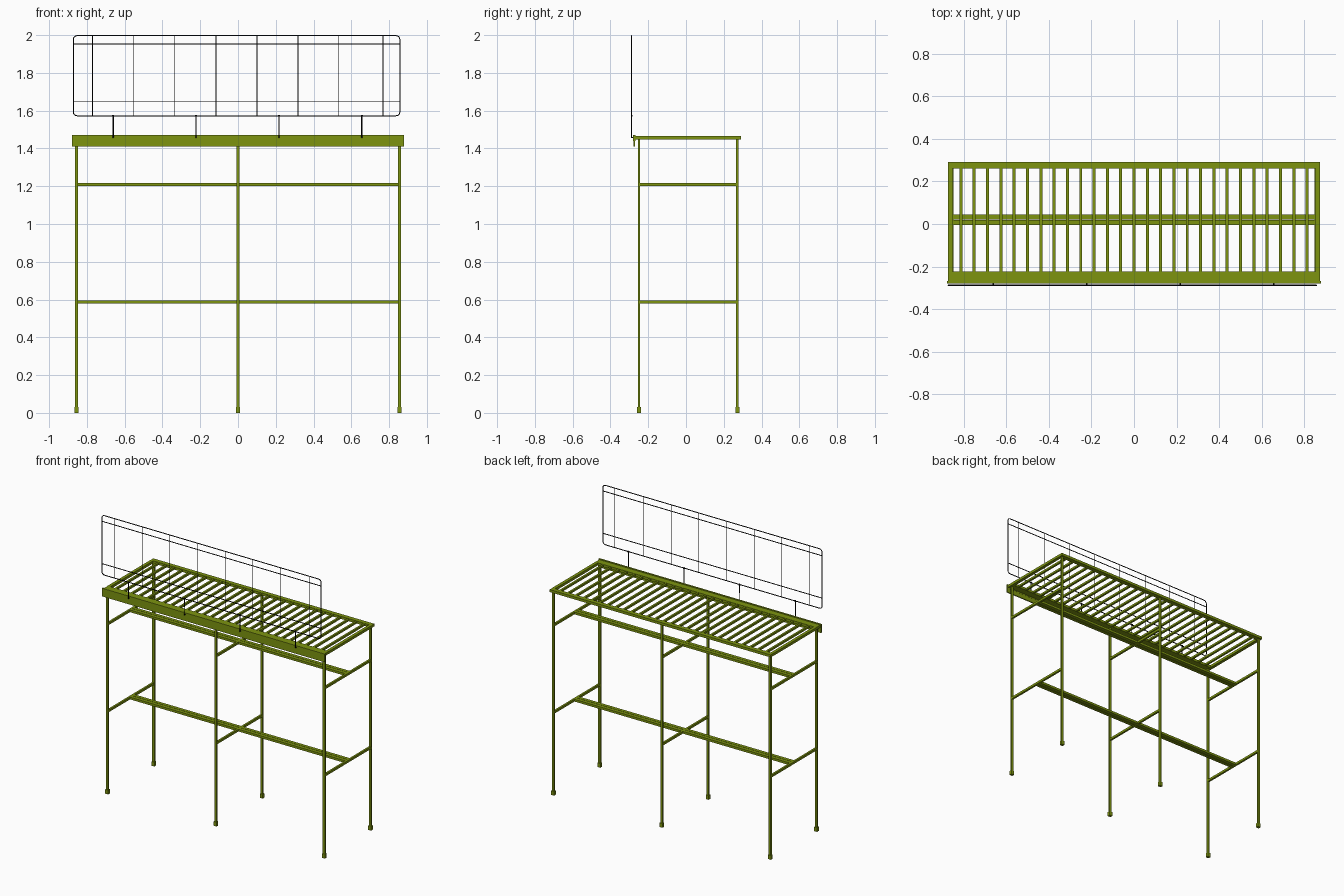
import bpy, math

if "Cube" in bpy.data.objects:
    bpy.data.objects.remove(bpy.data.objects["Cube"], do_unlink=True)


def material(name, color):
    m = bpy.data.materials.new(name)
    m.use_nodes = True
    m.diffuse_color = color
    m.node_tree.nodes["Principled BSDF"].inputs["Base Color"].default_value = color
    return m


OLIVE = material("olive green paint", (0.205, 0.295, 0.005, 1))
BLACK = material("black wire", (0.003, 0.003, 0.003, 1))


def box(name, x, y, z, mat=OLIVE):
    """Box spanning the given (min, max) pairs."""
    bpy.ops.mesh.primitive_cube_add(size=1, location=[(a + b) / 2 for a, b in (x, y, z)])
    o = bpy.context.object
    o.name = name
    o.scale = [b - a for a, b in (x, y, z)]
    bpy.ops.object.transform_apply(location=False, rotation=False, scale=True)
    o.data.materials.append(mat)
    return o


def around(c, width):
    return (c - width / 2, c + width / 2)


def wire(name, points, radius, cyclic=False):
    curve = bpy.data.curves.new(name, "CURVE")
    curve.dimensions = "3D"
    curve.bevel_depth = radius
    curve.bevel_resolution = 1
    curve.use_fill_caps = True
    s = curve.splines.new("POLY")
    s.points.add(len(points) - 1)
    for p, co in zip(s.points, points):
        p.co = (*co, 1)
    s.use_cyclic_u = cyclic
    o = bpy.data.objects.new(name, curve)
    bpy.context.collection.objects.link(o)
    curve.materials.append(BLACK)


FRONT, BACK, SIDE = -0.249, 0.272, 0.855
LEVELS = (0.588, 1.21)

# Posts with feet, and the cross rails joining each front and back pair
for x, where in ((-SIDE, "right"), (0, "middle"), (SIDE, "left")):
    for y, depth in ((FRONT, "front"), (BACK, "back")):
        box(f"{depth}_{where}_post", around(x, 0.016), around(y, 0.012), (0.02, 1.448))
        box(f"{depth}_{where}_foot", around(x, 0.023), around(y, 0.02), (0, 0.03))
    for z in LEVELS:
        box(f"{where}_cross_rail", around(x, 0.014), (FRONT, BACK), around(z, 0.016))

# Long twin beams through the middle
for z in LEVELS:
    for y in (0.0065, 0.0335):
        box("long_beam", (-SIDE, SIDE), around(y, 0.024), around(z, 0.016))

# Top frame
TOP = (1.448, 1.466)
box("back_top_rail", (-0.872, 0.872), (0.26, 0.291), TOP)
box("front_top_rail", (-0.872, 0.872), (-0.268, -0.222), TOP)
for s, where in ((-1, "right"), (1, "left")):
    box(f"{where}_top_rail", around(s * 0.862, 0.022), (-0.222, 0.26), TOP)

# Slats
for i in range(-13, 14):
    box("slat", around(i * 0.0625, 0.014), (-0.222, 0.26), (1.45, 1.464))

# Fascia board with a folded lower band
box("fascia_upper", (-0.878, 0.878), (-0.28, -0.268), (1.44, 1.47))
box("fascia_lower", (-0.878, 0.878), (-0.277, -0.269), (1.41, 1.44))

# Sign frame: rounded wire loop
SIGN_Y, LEFT, RIGHT, LOW, HIGH, R = -0.288, 0.857, -0.872, 1.573, 1.997, 0.02
loop = []
corners = ((LEFT - R, HIGH - R), (RIGHT + R, HIGH - R), (RIGHT + R, LOW + R), (LEFT - R, LOW + R))
for quarter, (cx, cz) in enumerate(corners):
    for k in range(5):
        a = (quarter + k / 4) * math.pi / 2
        loop.append((cx + R * math.cos(a), SIGN_Y, cz + R * math.sin(a)))
wire("sign_outline", loop, 0.003, True)

# Sign inner wires
for z in (1.65, 1.952):
    wire("sign_crossbar", [(RIGHT, SIGN_Y, z), (LEFT, SIGN_Y, z)], 0.0028)
for x in (-0.77, -0.555, -0.338, -0.116, 0.1, 0.317, 0.534, 0.767):
    wire("sign_upright", [(x, SIGN_Y, LOW), (x, SIGN_Y, HIGH)], 0.002)

# Sign supports, bent back onto the fascia
for i in range(4):
    x = -0.661 + i * 0.439
    wire("sign_support", [(x, SIGN_Y, LOW), (x, SIGN_Y, 1.458), (x, -0.275, 1.458)], 0.0035)
    box("sign_clip", around(x, 0.01), (-0.291, -0.283), around(LOW, 0.01), BLACK)
